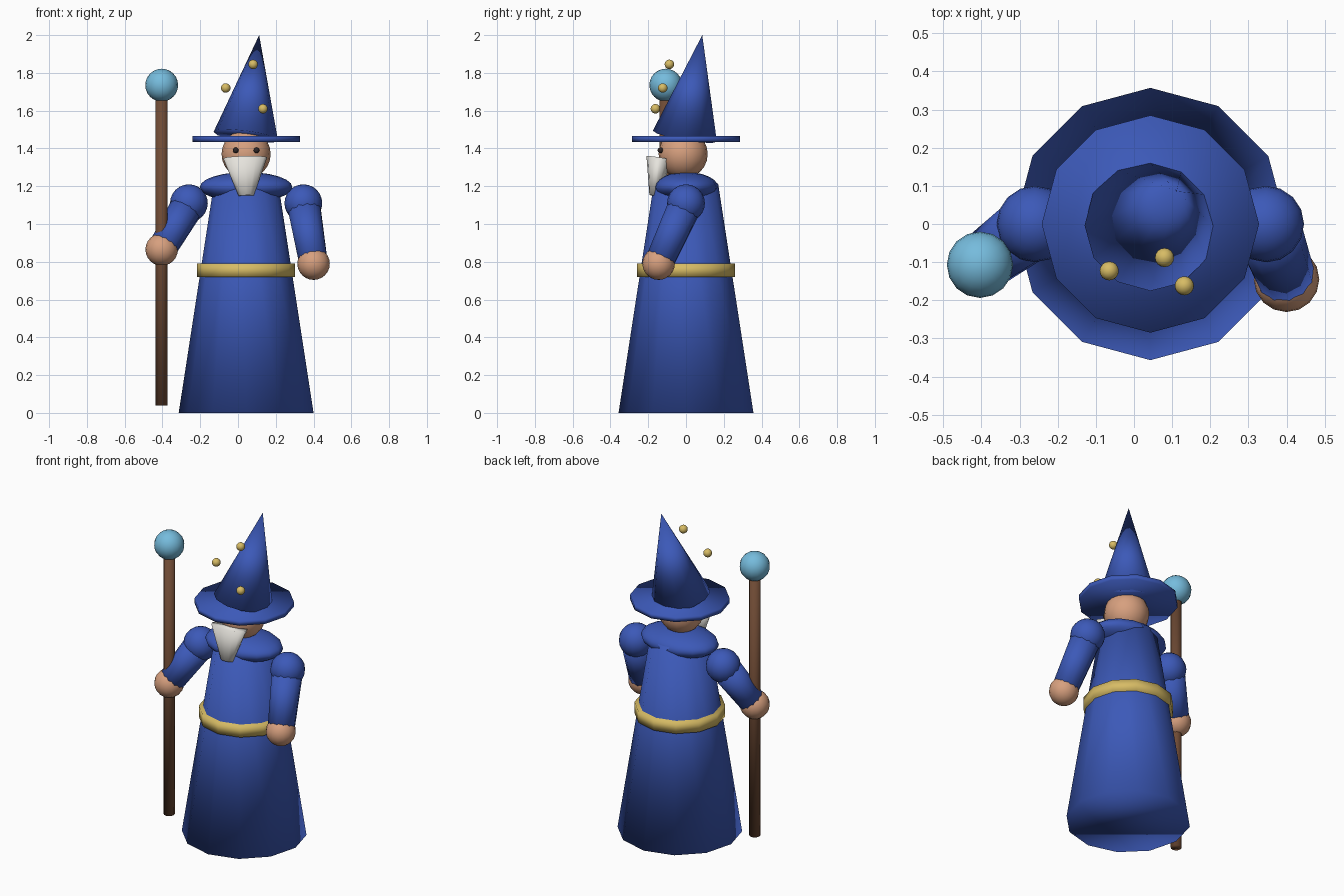
import bpy
from mathutils import Vector

cube = bpy.data.objects.get("Cube")
if cube:
    bpy.data.objects.remove(cube, do_unlink=True)


def material(name, colour):
    m = bpy.data.materials.new(name)
    m.use_nodes = True
    m.diffuse_color = (*colour, 1)
    bsdf = next(n for n in m.node_tree.nodes if n.type == 'BSDF_PRINCIPLED')
    bsdf.inputs["Base Color"].default_value = (*colour, 1)
    return m


BLUE = material("robe blue", (0.045, 0.10, 0.48))
SKIN = material("skin", (0.68, 0.35, 0.21))
WHITE = material("beard white", (0.79, 0.77, 0.72))
GOLD = material("gold", (0.68, 0.50, 0.13))
WOOD = material("staff wood", (0.16, 0.07, 0.035))
ORB = material("orb blue", (0.18, 0.50, 0.72))
DARK = material("eye dark", (0.03, 0.02, 0.02))


def finish(name, mat):
    ob = bpy.context.object
    ob.name = ob.data.name = name
    ob.data.materials.clear()
    ob.data.materials.append(mat)
    bpy.ops.object.shade_smooth()
    return ob


def tapered(name, mat, start, r1, end, r2, sides=12, flat=1):
    """Cone or cylinder running between two points."""
    a, b = Vector(start), Vector(end)
    bpy.ops.mesh.primitive_cone_add(vertices=sides, radius1=r1, radius2=r2,
                                    depth=(b - a).length, location=(a + b) / 2)
    ob = finish(name, mat)
    ob.rotation_mode = 'QUATERNION'
    ob.rotation_quaternion = Vector((0, 0, 1)).rotation_difference(b - a)
    ob.scale.y = flat
    return ob


def ball(name, mat, centre, radius, scale=(1, 1, 1)):
    bpy.ops.mesh.primitive_uv_sphere_add(segments=16, ring_count=12,
                                         radius=radius, location=centre)
    ob = finish(name, mat)
    ob.scale = scale
    return ob


CX = 0.043  # body axis

# Body
tapered("robe", BLUE, (CX, 0, 0), 0.357, (CX, 0, 1.215), 0.17)
tapered("belt", GOLD, (CX, 0, 0.72), 0.26, (CX, 0, 0.79), 0.26)
ball("shoulder_cape", BLUE, (CX, 0, 1.195), 1, (0.245, 0.17, 0.08))

# Head
ball("head", SKIN, (CX, -0.015, 1.37), 0.13)
for side, sx in (("right", -1), ("left", 1)):
    ball(side + "_eye", DARK, (CX + sx * 0.055, -0.135, 1.39), 0.015)
tapered("beard", WHITE, (CX, -0.17, 1.15), 0.04, (CX - 0.005, -0.14, 1.35), 0.117,
        flat=0.6)

# Hat
tapered("hat_brim", BLUE, (CX, 0, 1.435), 0.285, (CX, 0, 1.465), 0.285)
tapered("hat_cone", BLUE, (0.041, -0.006, 1.465), 0.172, (0.112, 0.086, 2.0), 0)
for i, spot in enumerate([(0.08, -0.088, 1.845), (-0.065, -0.123, 1.72),
                          (0.132, -0.162, 1.61)]):
    ball("hat_bauble_%d" % (i + 1), GOLD, spot, 0.025)

# Arms
STAFF_X, STAFF_Y = -0.404, -0.107
for side, sx, hand in (("right", -1, (STAFF_X, STAFF_Y, 0.865)),
                       ("left", 1, (0.40, -0.145, 0.79))):
    shoulder = (CX + sx * 0.303, 0, 1.11)
    ball(side + "_shoulder", BLUE, shoulder, 0.1)
    tapered(side + "_sleeve", BLUE, shoulder, 0.09, hand, 0.077)
    ball(side + "_hand", SKIN, hand, 0.086)

# Staff
tapered("staff", WOOD, (STAFF_X, STAFF_Y, 0.04), 0.032, (STAFF_X, STAFF_Y, 1.7), 0.032)
ball("staff_orb", ORB, (STAFF_X, STAFF_Y, 1.735), 0.087)
